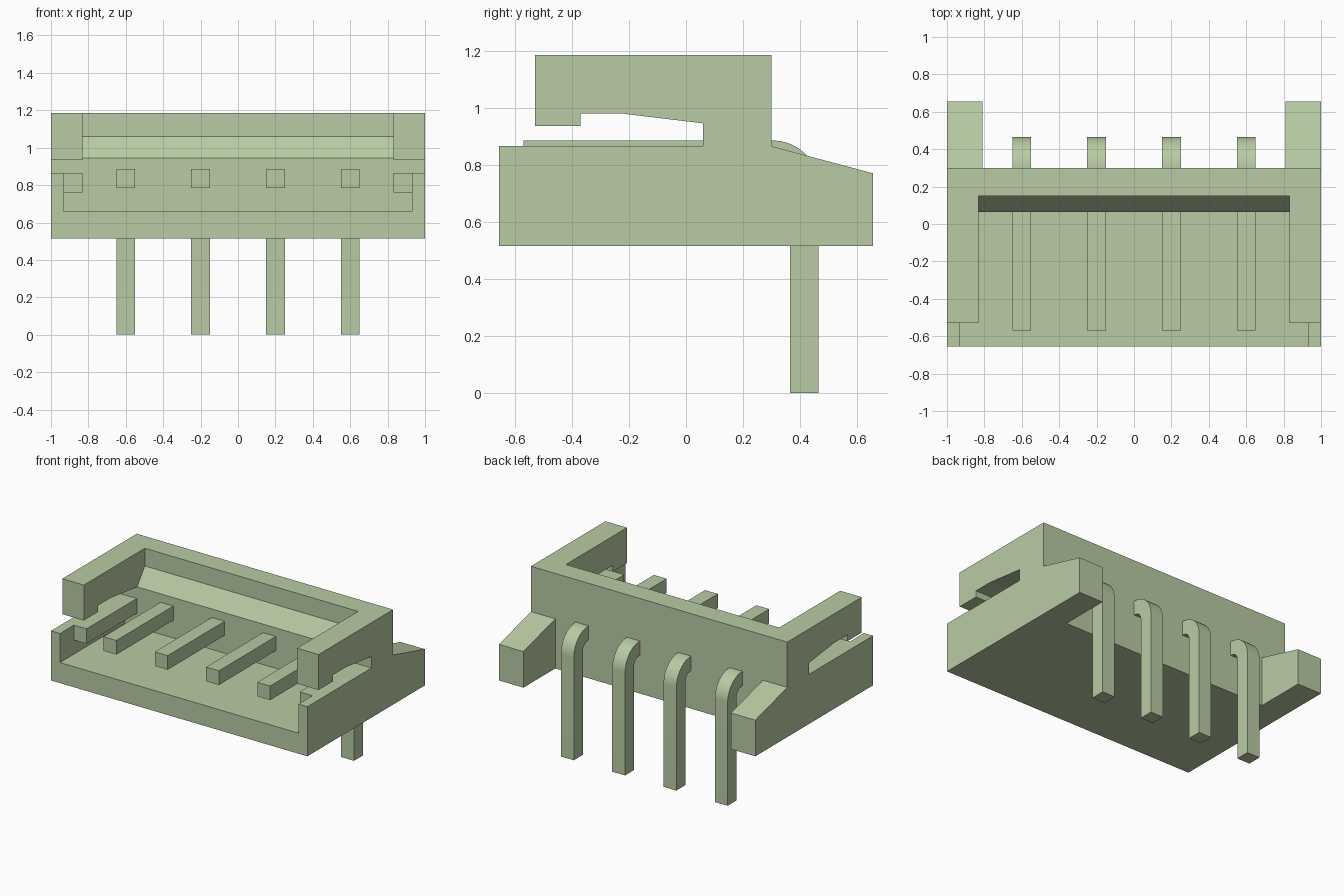
import bpy
import bmesh
import math

if "Cube" in bpy.data.objects:
    bpy.data.objects.remove(bpy.data.objects["Cube"], do_unlink=True)

green = bpy.data.materials.new("pale sage green")
color = (0.48, 0.60, 0.37, 1)
green.diffuse_color = color
green.use_nodes = True
green.node_tree.nodes["Principled BSDF"].inputs["Base Color"].default_value = color


def extrude_x(name, profile, x0, x1):
    """Solid made from a (y, z) outline swept from x0 to x1."""
    bm = bmesh.new()
    face = bm.faces.new([bm.verts.new((x0, y, z)) for y, z in profile])
    new = bmesh.ops.extrude_face_region(bm, geom=[face])["geom"]
    verts = [v for v in new if isinstance(v, bmesh.types.BMVert)]
    bmesh.ops.translate(bm, verts=verts, vec=(x1 - x0, 0, 0))
    bmesh.ops.recalc_face_normals(bm, faces=bm.faces)
    mesh = bpy.data.meshes.new(name)
    bm.to_mesh(mesh)
    bm.free()
    mesh.materials.append(green)
    obj = bpy.data.objects.new(name, mesh)
    bpy.context.collection.objects.link(obj)
    return obj


def activate(obj):
    bpy.ops.object.select_all(action="DESELECT")
    obj.select_set(True)
    bpy.context.view_layer.objects.active = obj


def rect(y0, y1, z0, z1):
    return [(y0, z0), (y1, z0), (y1, z1), (y0, z1)]


def cut(target, profile, half_width):
    """Remove a symmetric swept outline from the target."""
    cutter = extrude_x("cutter", profile, -half_width, half_width)
    cutter.hide_render = True
    mod = target.modifiers.new("cut", "BOOLEAN")
    mod.operation = "DIFFERENCE"
    mod.solver = "EXACT"
    mod.object = cutter
    activate(target)
    bpy.ops.object.modifier_apply(modifier="cut")
    bpy.data.objects.remove(cutter, do_unlink=True)


# Housing: side silhouette with overhanging arms and rear lugs
housing = extrude_x("housing", [
    (-0.655, 0.515), (0.655, 0.515), (0.655, 0.77), (0.30, 0.865),
    (0.30, 1.185), (-0.53, 1.185), (-0.53, 0.935), (-0.37, 0.935),
    (-0.37, 0.98), (-0.23, 0.98), (0.06, 0.945), (0.06, 0.865),
    (-0.655, 0.865)], -1, 1)

# Open tray with a sloped lead-in on the back wall
cut(housing, [(-0.8, 0.66), (0.065, 0.66), (0.065, 0.945), (0.15, 1.06),
              (0.15, 1.4), (-0.8, 1.4)], 0.832)
# Undercut below the side rails, and the wider front mouth
cut(housing, rect(-0.8, 0.065, 0.66, 0.76), 0.93)
cut(housing, rect(-0.8, -0.50, 0.66, 0.90), 0.93)
# Space between the rear lugs
cut(housing, rect(0.30, 0.8, 0.4, 1.0), 0.81)

# Bent contact pins
bend_y, bend_z, outer, inner = 0.305, 0.725, 0.16, 0.06
steps = 10
angles = [math.pi / 2 * i / steps for i in range(steps + 1)]


def arc(radius, sweep):
    return [(bend_y + radius * math.sin(a), bend_z + radius * math.cos(a)) for a in sweep]


pin_outline = ([(-0.57, bend_z + inner), (-0.57, bend_z + outer)]
               + arc(outer, angles)
               + [(bend_y + outer, 0), (bend_y + inner, 0)]
               + arc(inner, reversed(angles)))
for i in range(4):
    x = -0.6 + 0.4 * i
    pin = extrude_x(f"contact_pin_{i + 1}", pin_outline, x - 0.05, x + 0.05)
    activate(pin)
    bpy.ops.object.shade_smooth_by_angle(angle=math.radians(30))
